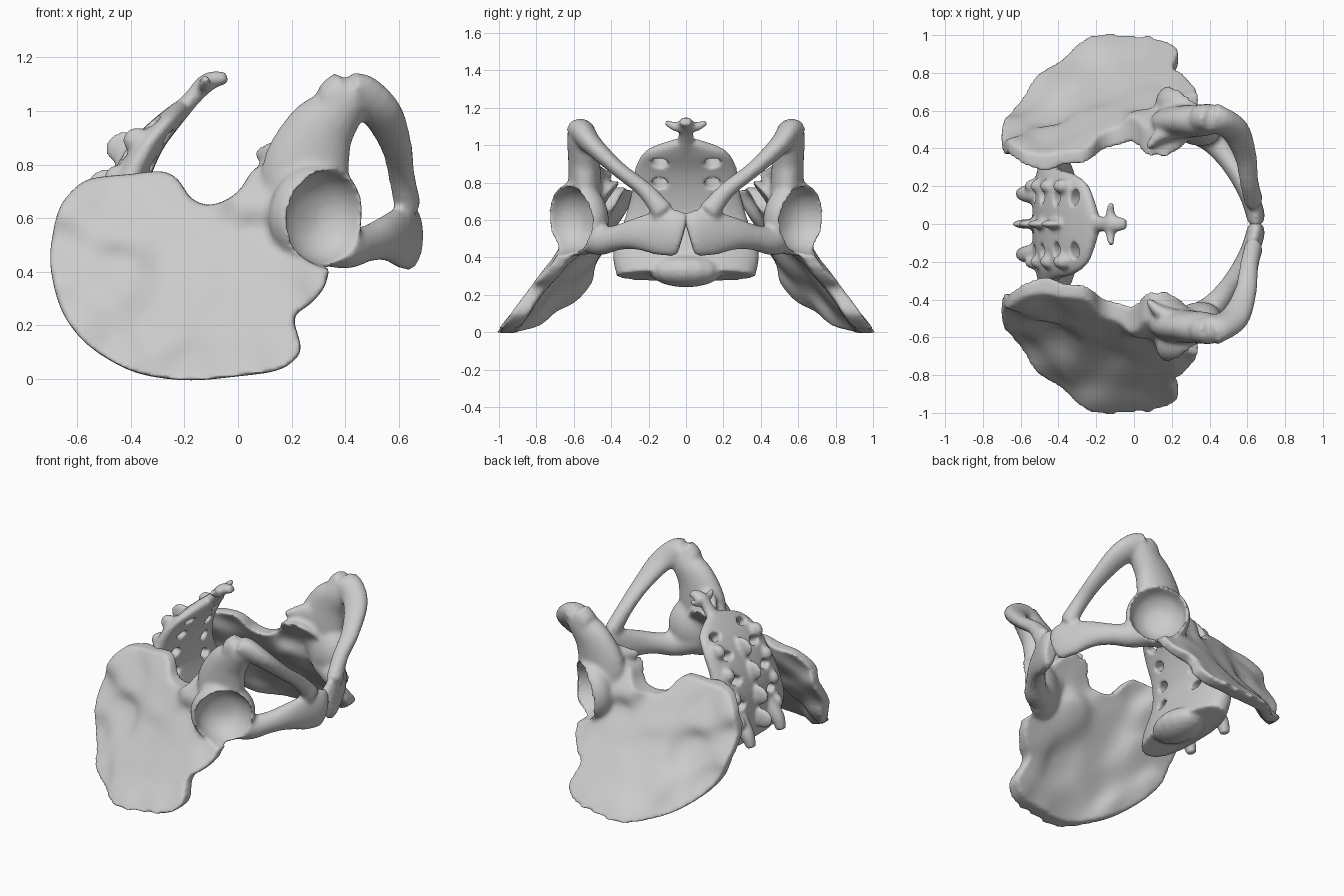
import bpy
import bmesh
from math import cos, sin, pi, copysign
from mathutils import Vector, Matrix

if "Cube" in bpy.data.objects:
    bpy.data.objects.remove(bpy.data.objects["Cube"])

bone = bpy.data.materials.new("bone_grey")
bone.use_nodes = True
bone.diffuse_color = (0.6, 0.6, 0.6, 1)
bone.node_tree.nodes["Principled BSDF"].inputs["Base Color"].default_value = bone.diffuse_color


# ---------- helpers ----------
def spline(rows, closed=False, steps=4):
    """Smooth curve through rows of any width."""
    n, out = len(rows), []
    for i in range(n if closed else n - 1):
        p = [rows[(i + k) % n] if closed else rows[min(max(i + k, 0), n - 1)]
             for k in (-1, 0, 1, 2)]
        for s in range(steps):
            t = s / steps
            out.append([b + t / 2 * (c - a + t * (2 * a - 5 * b + 4 * c - d + t * (3 * (b - c) + d - a)))
                        for a, b, c, d in zip(*p)])
    return out if closed else out + [list(rows[-1])]


def bridge(bm, one, two):
    n = len(one)
    for i in range(n):
        j = (i + 1) % n
        bm.faces.new((one[i], one[j], two[j], two[i]))


def tube(bm, rows, side, power=1.0, sides=24):
    """Sweep an oval along rows of x, y, z, radius along side, other radius."""
    rows = spline(rows)
    loops = []
    for i, (x, y, z, a, b) in enumerate(rows):
        ahead, behind = rows[min(i + 1, len(rows) - 1)], rows[max(i - 1, 0)]
        tangent = (Vector(ahead[:3]) - Vector(behind[:3])).normalized()
        s = Vector(side)
        s = (s - tangent * s.dot(tangent)).normalized()
        w = tangent.cross(s)
        loop = []
        for k in range(sides):
            c, d = cos(2 * pi * k / sides), sin(2 * pi * k / sides)
            c, d = copysign(abs(c) ** power, c), copysign(abs(d) ** power, d)
            loop.append(bm.verts.new(Vector((x, y, z)) + s * a * c + w * b * d))
        loops.append(loop)
    for one, two in zip(loops, loops[1:]):
        bridge(bm, one, two)
    bm.faces.new(loops[0])
    bm.faces.new(loops[-1])


def knob(bm, place, size):
    bmesh.ops.create_uvsphere(bm, u_segments=16, v_segments=10, radius=1,
                              matrix=Matrix.Translation(place) @ Matrix.Diagonal((*size, 1)))


def make_object(name, bm):
    bmesh.ops.recalc_face_normals(bm, faces=bm.faces[:])
    mesh = bpy.data.meshes.new(name)
    bm.to_mesh(mesh)
    bm.free()
    obj = bpy.data.objects.new(name, mesh)
    bpy.context.collection.objects.link(obj)
    return obj


def fuse(obj, cutter, voxel, smoothing, mirrored=False):
    """Merge overlapping shells, cut the hollows, soften, then bake."""
    def remesh():
        mod = obj.modifiers.new("Fuse", "REMESH")
        mod.mode, mod.voxel_size = "VOXEL", voxel
    remesh()
    cut = obj.modifiers.new("Hollow", "BOOLEAN")
    cut.operation, cut.object = "DIFFERENCE", cutter
    remesh()
    soft = obj.modifiers.new("Soften", "SMOOTH")
    soft.factor, soft.iterations = 0.5, smoothing
    if mirrored:
        flip = obj.modifiers.new("Mirror", "MIRROR")
        flip.use_axis = (False, True, False)
    bpy.context.view_layer.update()
    graph = bpy.context.evaluated_depsgraph_get()
    mesh = bpy.data.meshes.new_from_object(obj.evaluated_get(graph))
    obj.modifiers.clear()
    obj.data = mesh
    mesh.materials.clear()
    mesh.materials.append(bone)
    mesh.shade_smooth()
    bpy.data.objects.remove(cutter)


# ---------- hip bone: flared blade ----------
outline = [(-.54, .75), (-.4, .765), (-.28, .775), (-.22, .74), (-.18, .68), (-.12, .65),
           (-.05, .665), (.01, .71), (.07, .79), (.2, .8), (.3, .7), (.34, .5), (.33, .36),
           (.27, .28), (.21, .23), (.235, .12), (.21, .07), (.14, .03), (0, .01),
           (-.18, -.005), (-.35, .015), (-.47, .065), (-.58, .145), (-.66, .26),
           (-.7, .42), (-.69, .55), (-.66, .65), (-.6, .72)]
# x, z, depth in y, half thickness
controls = [(-.18, .01, -.95, .04), (.2, .08, -.9, .04), (.02, .03, -.94, .04),
            (-.47, .08, -.77, .035), (-.62, .2, -.59, .035), (-.69, .45, -.46, .03),
            (-.62, .7, -.37, .03), (-.3, .75, -.37, .03), (-.14, .65, -.45, .04),
            (.02, .7, -.5, .06), (.05, .5, -.56, .06), (.2, .32, -.72, .045),
            (.3, .35, -.69, .03), (-.2, .35, -.65, .025), (-.45, .38, -.52, .03),
            (-.45, .6, -.41, .05), (-.2, .55, -.51, .04), (.2, .7, -.53, .07),
            (0, .25, -.78, .025), (.2, .2, -.82, .035), (-.3, .18, -.77, .025)]


def slope(x, z):
    return -.95 + .75 * z - .1 * x


def blade_at(x, z):
    total = depth = thick = 0
    for cx, cz, cy, ct in controls:
        w = 1 / ((x - cx) ** 2 + (z - cz) ** 2 + .004) ** 2
        total += w
        depth += w * (cy - slope(cx, cz))
        thick += w * ct
    return slope(x, z) + depth / total, thick / total * 1.25


hip = bmesh.new()
centre = (-.15, .35)
rings = 14
edge = spline(outline, closed=True)
rims = []
for face_side in (-1, 1):
    previous = None
    for r in range(1, rings + 1):
        loop = []
        for ex, ez in edge:
            x = centre[0] + (ex - centre[0]) * r / rings
            z = centre[1] + (ez - centre[1]) * r / rings
            y, t = blade_at(x, z)
            loop.append(hip.verts.new((x, y + face_side * t, z)))
        if previous:
            bridge(hip, previous, loop)
        else:
            hip.faces.new(loop)
        previous = loop
    rims.append(previous)
bridge(hip, *rims)

# sitting bone, its spine, and the two branches reaching the front joint
tube(hip, [(.27, -.55, .6, .14, .09), (.25, -.54, .76, .165, .09), (.3, -.545, .91, .135, .085),
           (.37, -.55, 1.0, .1, .085), (.41, -.56, 1.06, .085, .075), (.43, -.56, 1.11, .045, .045)], (1, 0, 0))
tube(hip, [(.22, -.5, .83, .09, .05), (.13, -.46, .835, .055, .035), (.07, -.4, .84, .02, .015)], (0, 0, 1))
tube(hip, [(.34, -.56, 1.03, .07, .07), (.42, -.56, 1.075, .085, .07), (.53, -.5, 1.0, .08, .055),
           (.59, -.36, .87, .06, .042), (.61, -.22, .76, .05, .045), (.635, -.12, .64, .05, .06)], (1, 0, 0))
tube(hip, [(.3, -.53, .53, .1, .1), (.4, -.46, .49, .08, .075), (.48, -.37, .505, .068, .06),
           (.55, -.27, .525, .085, .055), (.61, -.15, .53, .12, .05), (.64, -.06, .53, .125, .05),
           (.645, -.015, .52, .11, .045)], (0, 0, 1))

# socket cup and its hollow
socket = Vector((.31, -.6, .605))
outward = Vector((.62, -.77, -.1)).normalized()
turn = outward.to_track_quat("Z", "Y").to_matrix().to_4x4()
bmesh.ops.create_uvsphere(hip, u_segments=32, v_segments=20, radius=1,
                          matrix=Matrix.Translation(socket - outward * .03) @ turn
                          @ Matrix.Diagonal((.2, .2, .135, 1)))
hollow = bmesh.new()
tube(hollow, [(*(socket + outward * d), r, r) for d, r in
              ((-.12, .03), (-.105, .09), (-.06, .145), (0, .172), (.1, .19), (.2, .2))], (0, 0, 1))
cup_cutter = make_object("socket_cutter", hollow)
cup_cutter.hide_render = True
fuse(make_object("hip_bones", hip), cup_cutter, .012, 6, mirrored=True)

# ---------- sacrum ----------
sacrum = bmesh.new()
tube(sacrum, [(-.4, 0, .3, .37, .12), (-.43, 0, .43, .39, .11), (-.44, 0, .6, .33, .085),
              (-.4, 0, .75, .29, .07), (-.33, 0, .88, .27, .055), (-.25, 0, .97, .21, .042),
              (-.2, 0, 1.02, .07, .03)], (0, 1, 0), power=.85, sides=40)
knob(sacrum, (-.36, 0, .33), (.13, .2, .09))

# ridge knobs down the back
for x, z in ((-.57, .42), (-.54, .57), (-.49, .72), (-.42, .86)):
    knob(sacrum, (x, 0, z), (.075, .025, .065))
    for side in (-1, 1):
        knob(sacrum, (x + .045, side * .2, z + .03), (.055, .04, .05))

# joint processes at the base
for side in (-1, 1):
    tube(sacrum, [(-.5, side * .15, .45, .05, .06), (-.57, side * .16, .37, .045, .045),
                  (-.6, side * .16, .29, .03, .03)], (0, 1, 0))

# tail bone
tube(sacrum, [(-.24, 0, .97, .06, .035), (-.17, 0, 1.05, .04, .032), (-.11, 0, 1.11, .045, .035),
              (-.04, 0, 1.125, .028, .022)], (0, 1, 0))
tube(sacrum, [(-.12, -.11, 1.125, .015, .015), (-.125, -.06, 1.1, .025, .025), (-.12, 0, 1.1, .035, .03),
              (-.125, .06, 1.1, .025, .025), (-.12, .11, 1.125, .015, .015)], (0, 0, 1))

# paired nerve openings
openings = bmesh.new()
for x, y, z, tilt in ((-.29, .14, .93, .75), (-.36, .14, .82, .55), (-.42, .15, .69, .25), (-.44, .16, .55, 0)):
    for side in (-1, 1):
        across = Vector((cos(tilt), 0, -sin(tilt))) * .2
        place = Vector((x, side * y, z))
        tube(openings, [(*(place + across * d), .042, .03) for d in (-1, 0, 1)], (0, 1, 0))
hole_cutter = make_object("opening_cutter", openings)
hole_cutter.hide_render = True
fuse(make_object("sacrum", sacrum), hole_cutter, .01, 5)
